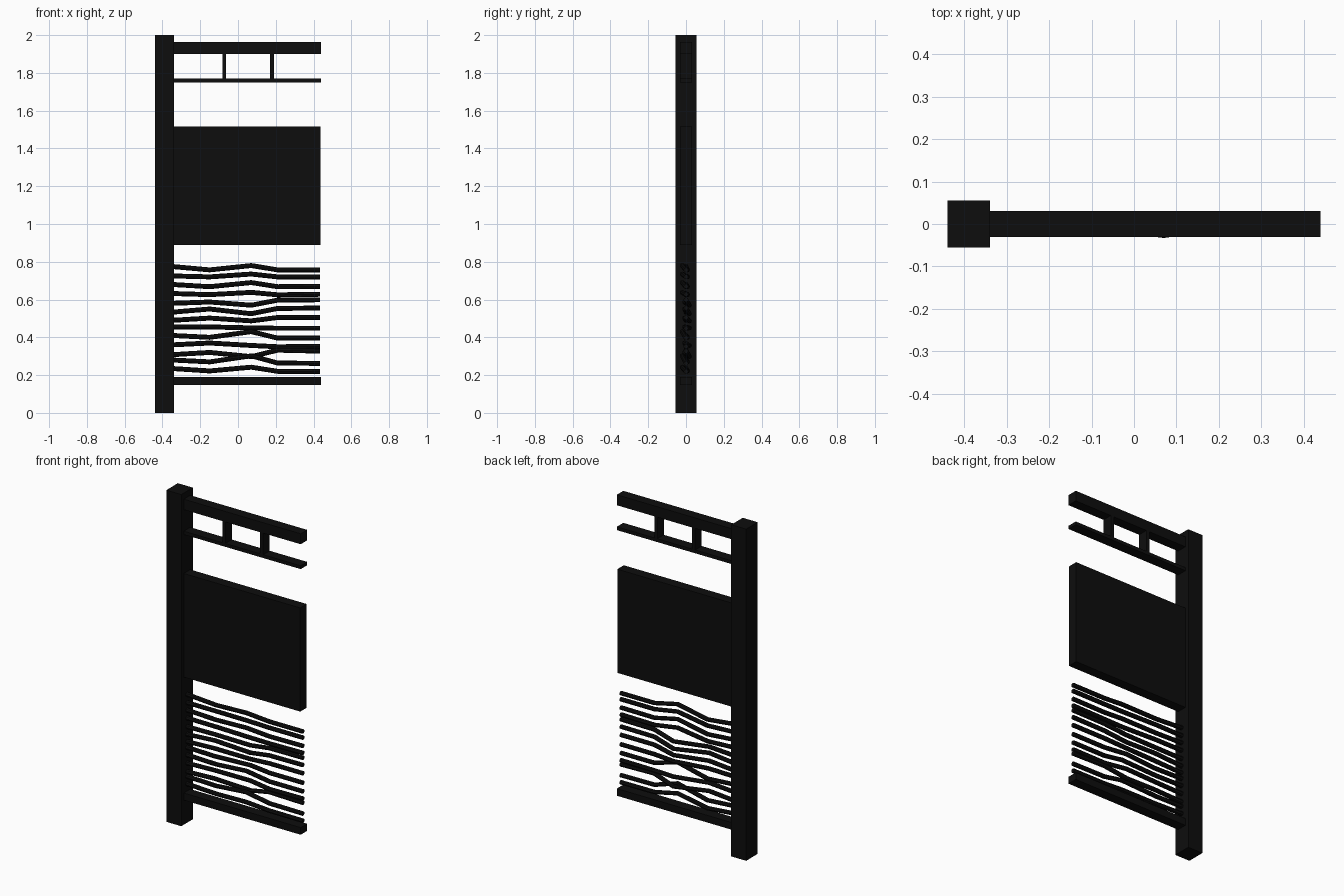
import bpy

if "Cube" in bpy.data.objects:
    bpy.data.objects.remove(bpy.data.objects["Cube"])

black = bpy.data.materials.new("black_paint")
black.diffuse_color = (0.004, 0.004, 0.004, 1)
black.use_nodes = True
black.node_tree.nodes["Principled BSDF"].inputs["Base Color"].default_value = black.diffuse_color


def box(name, x0, x1, y0, y1, z0, z1):
    bpy.ops.mesh.primitive_cube_add(
        size=1, location=((x0 + x1) / 2, (y0 + y1) / 2, (z0 + z1) / 2))
    ob = bpy.context.object
    ob.name = name
    ob.scale = (x1 - x0, y1 - y0, z1 - z0)
    bpy.ops.object.transform_apply(location=False, rotation=False, scale=True)
    ob.data.materials.append(black)
    return ob


def branch(name, heights, bow):
    # Round bent stick through five stations along x
    cu = bpy.data.curves.new(name, 'CURVE')
    cu.dimensions = '3D'
    cu.bevel_depth = 0.013
    cu.bevel_resolution = 2
    cu.use_fill_caps = True
    sp = cu.splines.new('POLY')
    sp.points.add(4)
    xs = (-0.35, -0.15, 0.07, 0.21, 0.435)
    ys = (0, -0.4 * bow, bow, 0, 0)
    for p, x, y, z in zip(sp.points, xs, ys, heights):
        p.co = (x, y, z, 1)
    cu.materials.append(black)
    ob = bpy.data.objects.new(name, cu)
    bpy.context.collection.objects.link(ob)
    bpy.ops.object.select_all(action='DESELECT')
    ob.select_set(True)
    bpy.context.view_layer.objects.active = ob
    bpy.ops.object.convert(target='MESH')
    bpy.ops.object.shade_smooth_by_angle()


# Post, rails and panel
L, R, D = -0.34, 0.44, 0.031
box("post", -0.44, L, -0.055, 0.055, 0, 2)
box("top_rail", L, R, -D, D, 1.90, 1.963)
box("thin_rail", L, R, -D, D, 1.75, 1.77)
box("panel", L, 0.437, -D, D, 0.89, 1.515)
box("bottom_rail", L, R, -D, D, 0.148, 0.191)

# Short uprights between the upper rails
for i, x in enumerate((-0.073, 0.18)):
    box(f"upright_{i}", x - 0.01, x + 0.01, -D, D, 1.77, 1.90)

# Stacked wavy branches
rows = [
    (0.775, 0.757, 0.780, 0.757, 0.757),
    (0.725, 0.720, 0.735, 0.720, 0.720),
    (0.680, 0.668, 0.690, 0.668, 0.670),
    (0.632, 0.626, 0.638, 0.625, 0.628),
    (0.580, 0.587, 0.570, 0.597, 0.599),
    (0.533, 0.550, 0.525, 0.553, 0.555),
    (0.490, 0.502, 0.487, 0.505, 0.505),
    (0.455, 0.455, 0.450, 0.448, 0.448),
    (0.410, 0.400, 0.430, 0.396, 0.396),
    (0.360, 0.370, 0.357, 0.350, 0.352),
    (0.308, 0.320, 0.298, 0.332, 0.327),
    (0.280, 0.270, 0.302, 0.264, 0.262),
    (0.235, 0.222, 0.242, 0.220, 0.219),
]
for i, r in enumerate(rows):
    branch(f"branch_{i}", r, -0.02 if r[2] > r[1] else 0.018)
